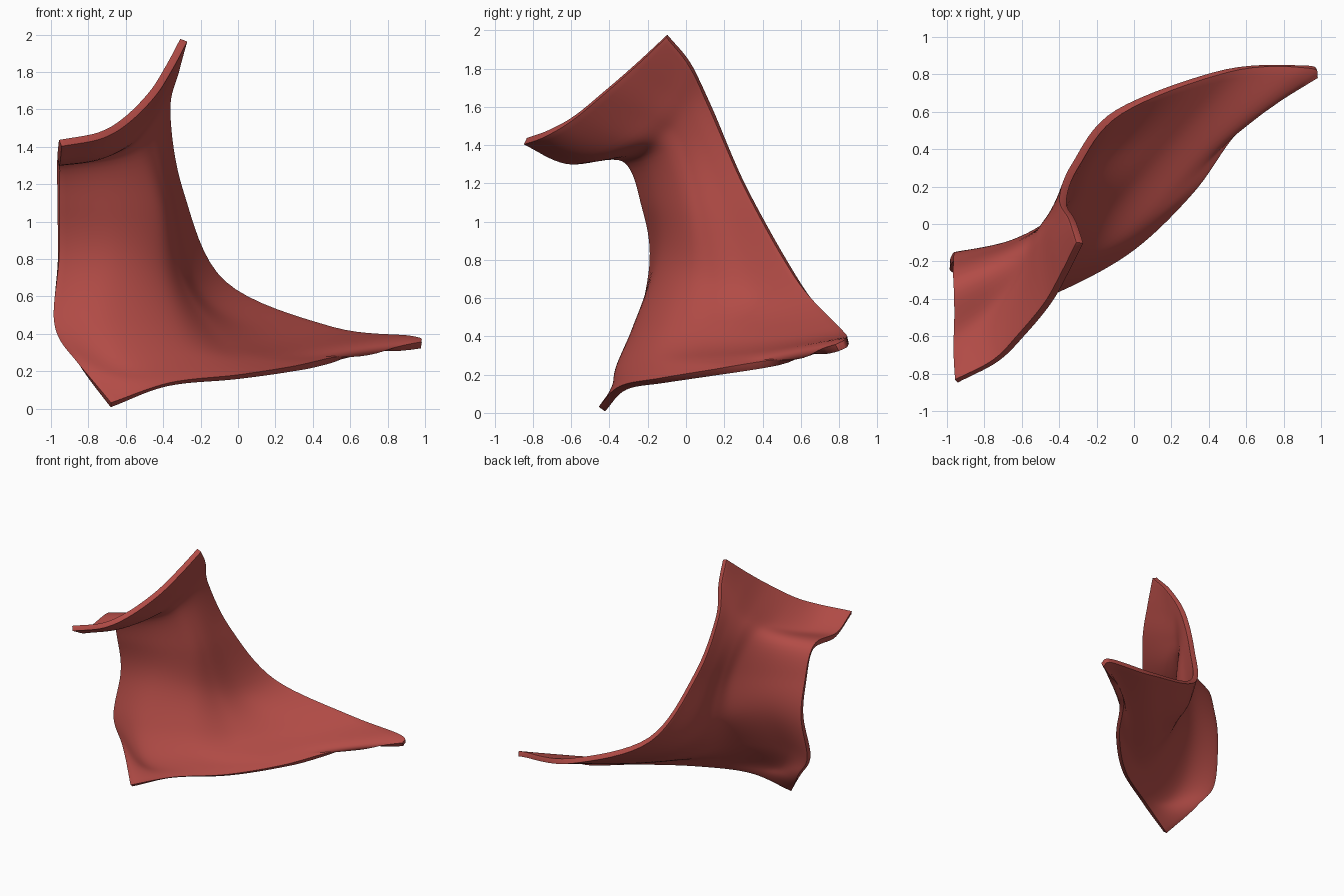
import bpy
from mathutils import Vector

if "Cube" in bpy.data.objects:
    bpy.data.objects.remove(bpy.data.objects["Cube"], do_unlink=True)

STEPS = 8          # smooth subdivisions between guide points
THICKNESS = 0.04

# Guide lines across the sheet, each from its left edge to its right edge
hem = [(-.68, -.44, .02), (-.37, -.33, .13), (0, -.12, .17), (.33, .2, .22), (.6, .56, .28), (.98, .79, .34)]
foot = [(-.86, -.28, .25), (-.58, -.35, .22), (-.25, -.2, .26), (.05, .02, .26), (.4, .4, .29), (.93, .84, .37)]
tail_top = [(-.98, -.23, .45), (-.68, -.25, .45), (-.35, -.1, .45), (-.12, .13, .39), (.13, .42, .38), (.5, .82, .42)]
waist = [(-.96, -.17, .8), (-.66, -.12, .78), (-.43, 0, .74), (-.31, .16, .67), (-.21, .37, .62), (-.08, .6, .67)]
chest = [(-.96, -.21, 1.07), (-.66, -.12, 1.06), (-.46, -.01, 1.07), (-.39, .09, 1.09), (-.35, .21, 1.12), (-.31, .32, 1.16)]
fold = [(-.96, -.32, 1.33), (-.72, -.21, 1.35), (-.56, -.11, 1.39), (-.48, -.02, 1.45), (-.42, .06, 1.52), (-.38, .13, 1.59)]
gutter = [(-.96, -.62, 1.32), (-.76, -.48, 1.35), (-.6, -.32, 1.43), (-.49, -.17, 1.55), (-.41, -.06, 1.68), (-.33, .02, 1.82)]
lip = [(-.95, -.84, 1.42), (-.74, -.73, 1.46), (-.6, -.59, 1.54), (-.46, -.42, 1.68), (-.37, -.26, 1.82), (-.29, -.1, 1.97)]


def smooth_line(points):
    """Pass a smooth curve through the points, continued past both ends."""
    pts = [Vector(p) for p in points]
    pts = [pts[0] * 2 - pts[1]] + pts + [pts[-1] * 2 - pts[-2]]
    line = []
    for a, b, c, d in zip(pts, pts[1:], pts[2:], pts[3:]):
        for i in range(STEPS):
            t = i / STEPS
            tangent_b, tangent_c = (c - a) / 2, (d - b) / 2
            line.append(b + tangent_b * t
                        + ((c - b) * 3 - tangent_b * 2 - tangent_c) * t ** 2
                        + ((b - c) * 2 + tangent_b + tangent_c) * t ** 3)
    line.append(pts[-2])
    return line


# Loft the guide lines into one curved sheet
rows = [smooth_line(g) for g in (hem, foot, tail_top, waist, chest, fold, gutter, lip)]
columns = [smooth_line(column) for column in zip(*rows)]
height = len(columns[0])
verts = [p for column in columns for p in column]
faces = []
for i in range(len(columns) - 1):
    for j in range(height - 1):
        corner = i * height + j
        faces.append((corner, corner + height, corner + height + 1, corner + 1))

mesh = bpy.data.meshes.new("draped_sheet")
mesh.from_pydata(verts, [], faces)
mesh.update()
sheet = bpy.data.objects.new("draped_sheet", mesh)
bpy.context.collection.objects.link(sheet)

# Red cloth colour
red = bpy.data.materials.new("cloth_red")
red.use_nodes = True
colour = (.45, .072, .062, 1)
red.diffuse_color = colour
red.node_tree.nodes["Principled BSDF"].inputs["Base Color"].default_value = colour
mesh.materials.append(red)

# Thickness with a rounded rim
solid = sheet.modifiers.new("thickness", 'SOLIDIFY')
solid.thickness = THICKNESS
solid.offset = 0
bevel = sheet.modifiers.new("rounded_rim", 'BEVEL')
bevel.width = THICKNESS * .4
bevel.segments = 3
bevel.limit_method = 'ANGLE'
bevel.angle_limit = 1

bpy.context.view_layer.objects.active = sheet
sheet.select_set(True)
bpy.ops.object.shade_smooth()
